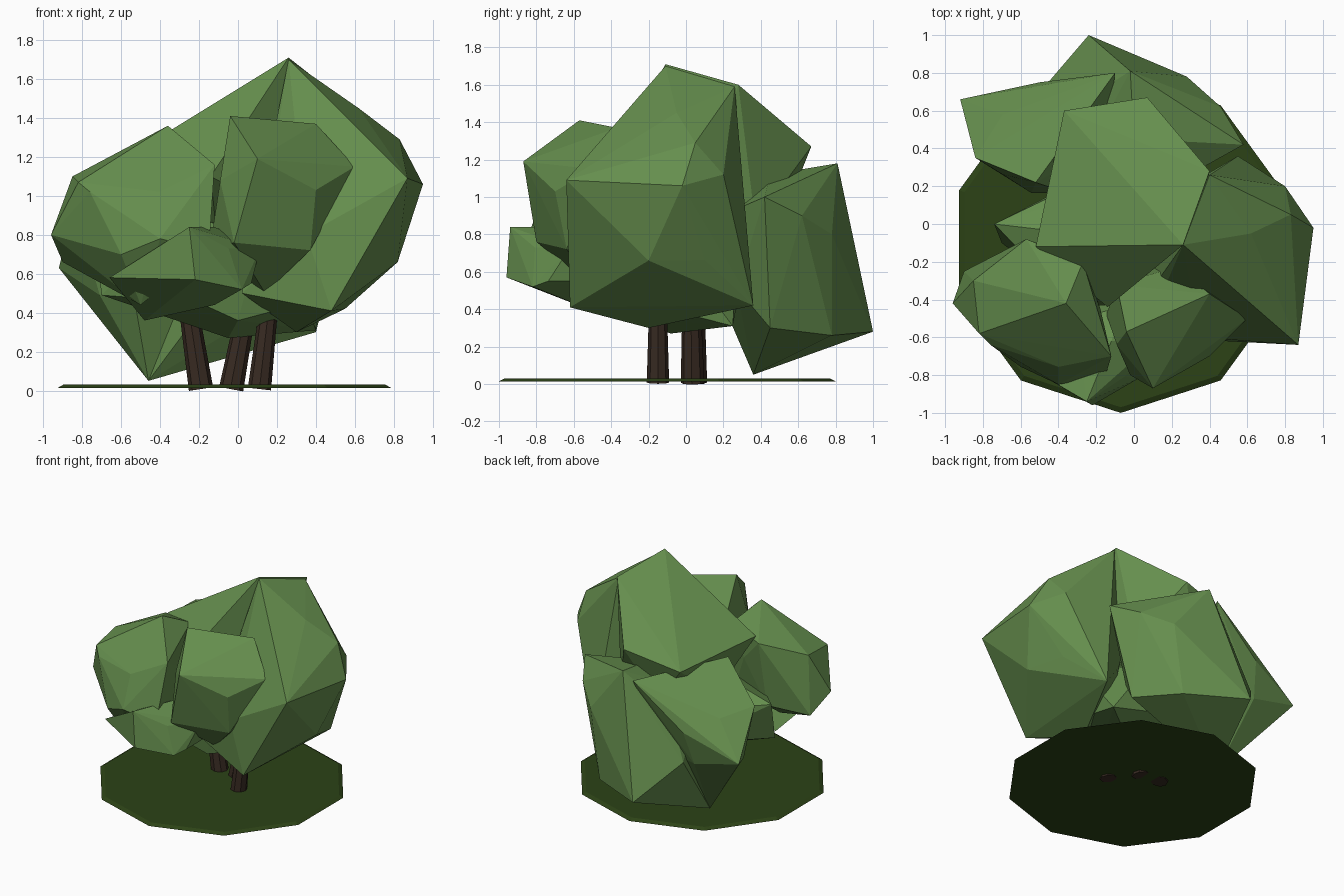
import bpy, bmesh, math
from mathutils import Vector, Matrix


def material(name, rgb):
    m = bpy.data.materials.new(name)
    m.diffuse_color = (*rgb, 1)
    return m


LEAF = material("leaf_green", (0.13, 0.27, 0.075))
BARK = material("bark_brown", (0.04, 0.024, 0.016))
GRASS = material("grass_green", (0.025, 0.055, 0.008))


def finish(name, bm, mat):
    bmesh.ops.recalc_face_normals(bm, faces=bm.faces)
    mesh = bpy.data.meshes.new(name)
    bm.to_mesh(mesh)
    bm.free()
    mesh.materials.append(mat)
    obj = bpy.data.objects.new(name, mesh)
    bpy.context.collection.objects.link(obj)
    return obj


def clump(name, centre, radii, corners):
    """Faceted leaf clump: a coarse ellipsoid stretched out to a few sharp corners."""
    ball = bmesh.new()
    bmesh.ops.create_icosphere(ball, subdivisions=1, radius=1,
                               matrix=Matrix.Translation(centre) @ Matrix.Diagonal((*radii, 1)))
    points = [v.co.copy() for v in ball.verts] + list(corners)
    ball.free()
    bm = bmesh.new()
    for p in points:
        bm.verts.new(p)
    bmesh.ops.convex_hull(bm, input=bm.verts[:])
    loose = [v for v in bm.verts if not v.link_faces]
    bmesh.ops.delete(bm, geom=loose, context='VERTS')
    return finish(name, bm, LEAF)


def trunk(name, base, top, radius):
    base, top = Vector(base), Vector(top)
    axis = top - base
    bm = bmesh.new()
    bmesh.ops.create_cone(bm, cap_ends=True, segments=8, radius1=radius, radius2=radius * 0.8,
                          depth=axis.length,
                          matrix=Matrix.Translation((base + top) / 2)
                          @ axis.to_track_quat('Z', 'Y').to_matrix().to_4x4())
    return finish(name, bm, BARK)


# Ten-sided grass disc with a sloped rim
bm = bmesh.new()
bmesh.ops.create_cone(bm, cap_ends=True, segments=10, radius1=0.90, radius2=0.87, depth=0.016,
                      matrix=Matrix.Translation((-0.07, -0.10, 0.022)))
finish("grass_disc", bm, GRASS)

# Three leaning trunks
trunk("trunk_left", (-0.19, 0.05, 0.008), (-0.25, 0.05, 0.40), 0.063)
trunk("trunk_middle", (-0.035, 0.035, 0.008), (0.04, 0.03, 0.40), 0.063)
trunk("trunk_right", (0.11, -0.15, 0.008), (0.155, -0.15, 0.40), 0.06)

# Top of the crown
clump("crown_top", (0.0, 0.15, 1.02), (0.42, 0.42, 0.35), [
    (0.26, -0.11, 1.71), (0.40, 0.28, 1.60), (-0.52, -0.12, 1.23),
    (-0.37, 0.60, 1.18), (0.07, 0.67, 1.27), (-0.14, -0.44, 1.10)])

# Right clump, reaching up to the crown
clump("clump_right", (0.45, -0.12, 0.85), (0.40, 0.42, 0.42), [
    (0.87, -0.64, 1.09), (0.95, -0.02, 1.06), (0.80, 0.20, 1.12), (0.83, 0.05, 1.29),
    (0.62, -0.05, 1.45), (0.82, -0.20, 0.66), (0.48, -0.62, 0.41), (0.55, 0.36, 0.42),
    (0.30, -0.20, 0.30), (0.35, -0.60, 0.80), (0.02, -0.45, 0.50),
    (0.26, -0.11, 1.70), (0.40, 0.26, 1.59)])

# Back clumps with low drooping tips
clump("clump_back_left", (-0.45, 0.42, 0.72), (0.34, 0.30, 0.40), [
    (-0.92, 0.66, 0.63), (-0.46, 0.36, 0.05), (-0.84, 0.35, 0.95), (-0.52, 0.22, 1.20),
    (-0.71, 0.30, 0.49), (-0.50, 0.75, 0.80), (-0.10, 0.80, 1.12)])
clump("clump_back", (0.0, 0.45, 0.70), (0.42, 0.34, 0.42), [
    (-0.24, 1.00, 0.28), (-0.46, 0.36, 0.05), (-0.48, 0.72, 0.55), (-0.02, 0.81, 1.18),
    (0.28, 0.78, 0.80), (0.46, 0.62, 0.90), (0.40, 0.45, 0.30), (0.20, 0.78, 0.26),
    (0.58, 0.42, 1.00)])

# Front left clump
clump("clump_front_left", (-0.50, -0.45, 0.86), (0.36, 0.36, 0.36), [
    (-0.96, -0.42, 0.80), (-0.85, -0.30, 1.10), (-0.57, -0.08, 1.20), (-0.36, -0.42, 1.36),
    (-0.27, -0.20, 1.25), (-0.12, -0.70, 1.16), (-0.15, -0.80, 0.72), (-0.50, -0.62, 0.44),
    (-0.82, -0.58, 1.07), (-0.40, -0.85, 0.78), (-0.90, -0.25, 0.66)])

# Front clump
clump("clump_front", (0.14, -0.48, 0.90), (0.32, 0.30, 0.40), [
    (-0.04, -0.57, 1.41), (0.40, -0.37, 1.37), (0.60, -0.50, 1.15), (0.10, -0.87, 1.19),
    (0.40, -0.70, 1.03), (-0.02, -0.80, 0.76)])

# Low front clump and the underside filling above the trunks
clump("clump_front_low", (-0.12, -0.62, 0.64), (0.26, 0.22, 0.20), [
    (-0.22, -0.96, 0.57), (-0.48, -0.42, 0.36), (0.02, -0.82, 0.52),
    (-0.66, -0.70, 0.58), (-0.25, -0.94, 0.84)])
clump("underside", (-0.05, -0.08, 0.60), (0.55, 0.42, 0.33), [
    (-0.70, -0.10, 0.49), (-0.74, 0.0, 0.80), (0.0, -0.38, 0.36), (0.40, 0.25, 0.31)])
